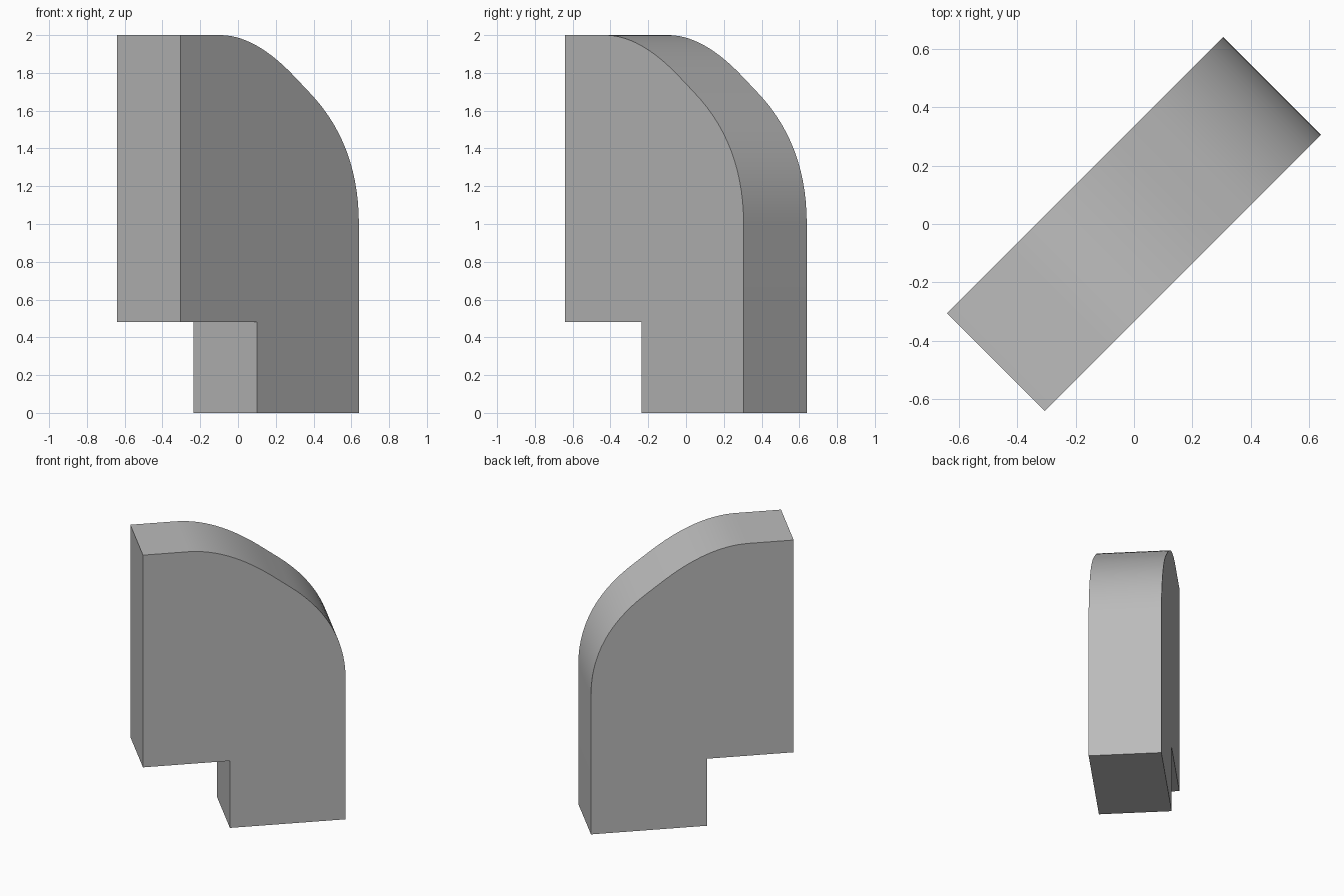
import bpy, bmesh, math
from mathutils import Matrix, Vector

cube = bpy.data.objects.get("Cube")
if cube:
    bpy.data.objects.remove(cube, do_unlink=True)

HALF_LEN, HALF_THICK = 0.668, 0.237


def bend(a, b, c, steps=14):
    """Points of a smooth bend from a to c, pulled towards b."""
    a, b, c = Vector(a), Vector(b), Vector(c)
    return [a.lerp(b, i / steps).lerp(b.lerp(c, i / steps), i / steps)
            for i in range(steps + 1)]


# Side profile: stepped foot, tall edge and a two-part rounded shoulder
outline = [(-0.095, 0), (HALF_LEN, 0)]
outline += bend((HALF_LEN, 1.0), (HALF_LEN, 1.423), (0.30, 1.695))
outline += bend((0.18, 1.785), (-0.11, 2.0), (-0.37, 2.0))
outline += [(-HALF_LEN, 2.0), (-HALF_LEN, 0.48), (-0.095, 0.48)]

# Extrude the profile through its thickness and turn it diagonally
bm = bmesh.new()
face = bm.faces.new([bm.verts.new((u, -HALF_THICK, z)) for u, z in outline])
extruded = bmesh.ops.extrude_face_region(bm, geom=[face], use_keep_orig=True)
moved = [g for g in extruded["geom"] if isinstance(g, bmesh.types.BMVert)]
bmesh.ops.translate(bm, verts=moved, vec=(0, 2 * HALF_THICK, 0))
bmesh.ops.rotate(bm, verts=bm.verts, matrix=Matrix.Rotation(math.radians(45), 3, "Z"))
bmesh.ops.recalc_face_normals(bm, faces=bm.faces)
mesh = bpy.data.meshes.new("rounded_block")
bm.to_mesh(mesh)
bm.free()
block = bpy.data.objects.new("rounded_block", mesh)
bpy.context.collection.objects.link(block)

# Plain grey
grey = bpy.data.materials.new("light_grey")
grey.use_nodes = True
colour = (0.5, 0.5, 0.5, 1)
grey.diffuse_color = colour
grey.node_tree.nodes["Principled BSDF"].inputs["Base Color"].default_value = colour
mesh.materials.append(grey)

# Smooth shoulder with sharp rims
bpy.ops.object.select_all(action="DESELECT")
block.select_set(True)
bpy.context.view_layer.objects.active = block
bpy.ops.object.shade_smooth_by_angle(angle=math.radians(30))
